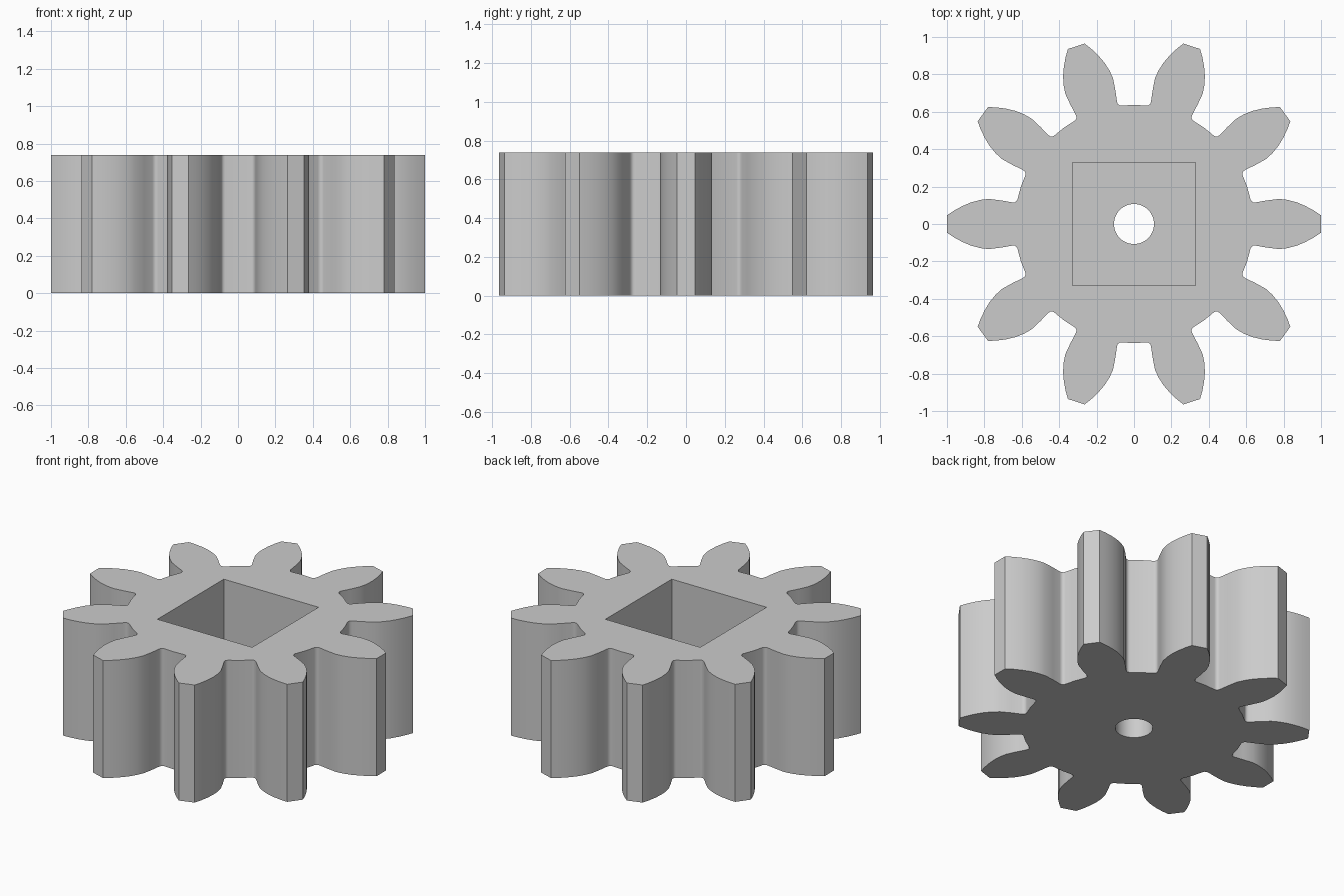
import bpy, bmesh, math

cube = bpy.data.objects.get("Cube")
if cube:
    bpy.data.objects.remove(cube, do_unlink=True)

TEETH, HEIGHT, FLOOR = 10, 0.74, 0.24
PITCH = 2 * math.pi / TEETH
# Half of one tooth, root fillet to tip: (radial, sideways)
HALF_TOOTH = [(0.623, 0.131), (0.629, 0.121), (0.638, 0.116), (0.65, 0.1155),
              (0.71, 0.126), (0.775, 0.134), (0.82, 0.129), (0.87, 0.116),
              (0.915, 0.097), (0.96, 0.073), (0.999, 0.047)]


def prism(name, outline, z0, z1):
    """Extrude a flat outline upwards into a closed solid."""
    bm = bmesh.new()
    face = bm.faces.new([bm.verts.new((x, y, z0)) for x, y in outline])
    top = bmesh.ops.extrude_face_region(bm, geom=[face])["geom"]
    bmesh.ops.translate(bm, vec=(0, 0, z1 - z0),
                        verts=[v for v in top if isinstance(v, bmesh.types.BMVert)])
    bmesh.ops.recalc_face_normals(bm, faces=bm.faces)
    mesh = bpy.data.meshes.new(name)
    bm.to_mesh(mesh)
    bm.free()
    obj = bpy.data.objects.new(name, mesh)
    bpy.context.collection.objects.link(obj)
    return obj


def ring(radius, count, start=0.0):
    angles = [start + 2 * math.pi * i / count for i in range(count)]
    return [(radius * math.cos(a), radius * math.sin(a)) for a in angles]


def cut(target, cutter):
    """Subtract a solid and discard it."""
    cutter.hide_render = True
    mod = target.modifiers.new("cut", 'BOOLEAN')
    mod.operation = 'DIFFERENCE'
    mod.solver = 'EXACT'
    mod.object = cutter
    bpy.ops.object.modifier_apply(modifier=mod.name)
    bpy.data.objects.remove(cutter, do_unlink=True)


# Toothed outline: mirrored half tooth plus a point mid-gap, repeated round
tooth = [(r, -s) for r, s in HALF_TOOTH] + HALF_TOOTH[::-1]
tooth.append((0.637 * math.cos(PITCH / 2), 0.637 * math.sin(PITCH / 2)))
outline = []
for i in range(TEETH):
    c, s = math.cos(i * PITCH), math.sin(i * PITCH)
    outline += [(x * c - y * s, x * s + y * c) for x, y in tooth]

gear = prism("gear_body", outline, 0, HEIGHT)
bpy.ops.object.select_all(action='DESELECT')
gear.select_set(True)
bpy.context.view_layer.objects.active = gear

# Square socket in the top and a round bore through its floor
cut(gear, prism("socket_cutter", ring(0.33 * math.sqrt(2), 4, math.pi / 4), FLOOR, HEIGHT + 0.2))
cut(gear, prism("bore_cutter", ring(0.107, 40), -0.2, FLOOR + 0.1))

# Plain grey material
grey = bpy.data.materials.new("plain_grey")
grey.use_nodes = True
colour = (0.6, 0.6, 0.6, 1)
grey.diffuse_color = colour
grey.node_tree.nodes["Principled BSDF"].inputs["Base Color"].default_value = colour
gear.data.materials.clear()
gear.data.materials.append(grey)
for poly in gear.data.polygons:
    poly.material_index = 0

bpy.ops.object.shade_smooth_by_angle(angle=math.radians(35))
